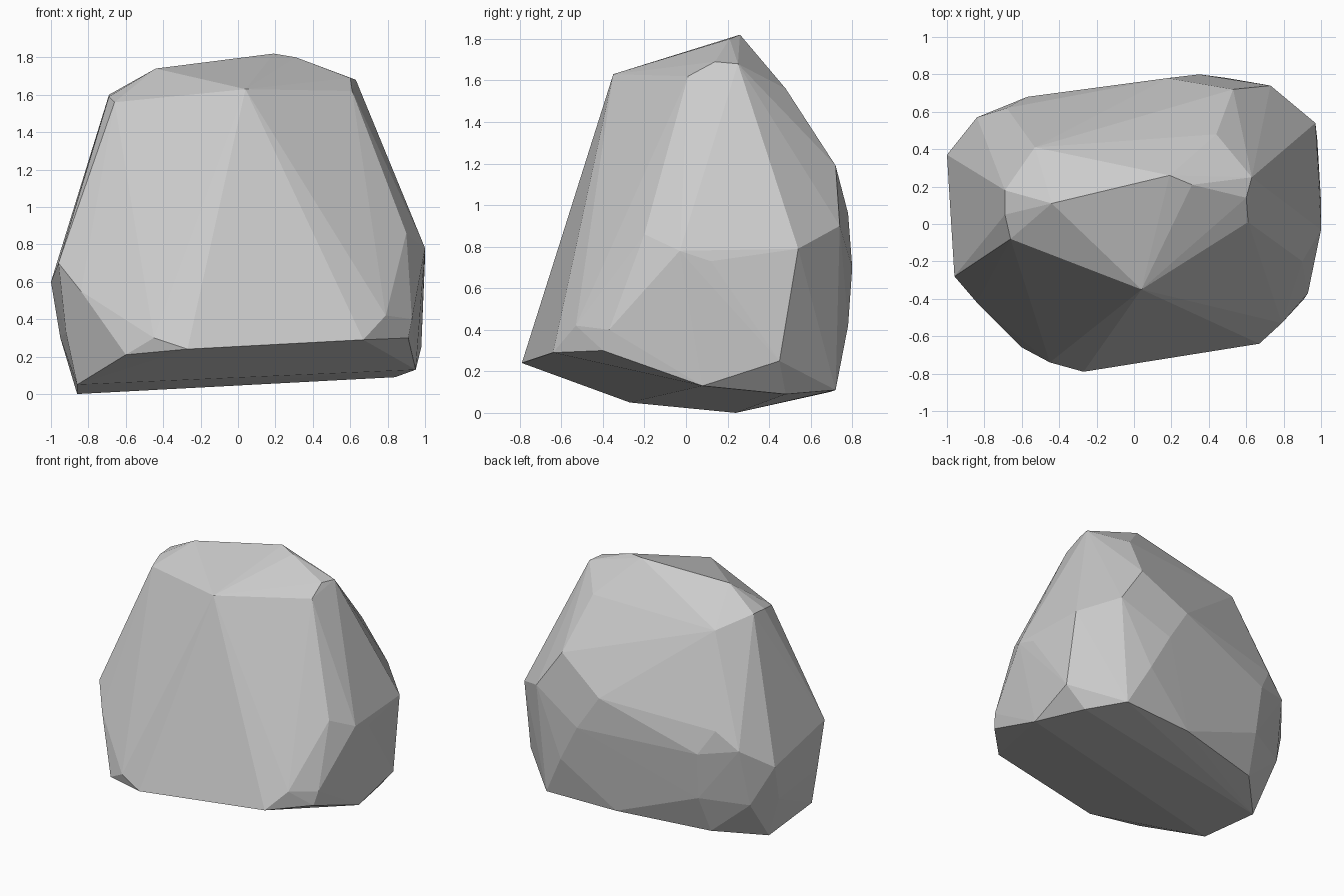
import bpy, bmesh

# Key corners of the boulder; its convex hull forms the flat facets
crown = [(.19, .26, 1.82), (-.44, .11, 1.74), (.04, -.35, 1.63), (.31, .21, 1.80),
         (.63, .25, 1.68), (.60, .14, 1.69), (.61, .01, 1.62),
         (-.69, .18, 1.60), (-.69, .05, 1.59), (-.66, -.08, 1.56),
         (-.53, .41, 1.52), (.44, .48, 1.56)]

# Widest belt, running round the right, back and left sides
belt = [(1.0, -.03, .78), (1.0, .12, .73), (.97, .54, .79), (.90, -.2, .86),
        (.73, .74, .90), (.53, .72, 1.19), (.35, .80, .70), (.18, .78, .96),
        (-.57, .68, .70), (-.68, .62, .88), (-.84, .57, .75),
        (-1.0, .37, .60), (-.96, -.28, .70), (-.84, -.42, .55)]

# Lower bulge above the base
skirt = [(.93, -.37, .40), (.79, -.53, .42), (.98, .45, .25), (.50, .78, .42),
         (-.55, .64, .35), (-.87, .48, .32), (-.95, .25, .30), (-.92, -.25, .33)]

# Tilted underside
base = [(-.27, -.79, .24), (.67, -.64, .29), (.91, -.40, .30), (-.45, -.74, .30),
        (-.60, -.66, .21), (-.86, -.27, .05), (-.86, .24, 0), (.95, .08, .13),
        (.84, .48, .09), (.66, .72, .11), (.10, .69, .10), (-.58, .53, .07)]

bm = bmesh.new()
for ring in (crown, belt, skirt, base):
    for p in ring:
        bm.verts.new(p)
hull = bmesh.ops.convex_hull(bm, input=bm.verts)
# Drop any corner that ended up inside the hull
bmesh.ops.delete(bm, geom=[v for v in bm.verts if not v.link_faces], context='VERTS')
bmesh.ops.recalc_face_normals(bm, faces=bm.faces)

mesh = bpy.data.meshes.new("boulder")
bm.to_mesh(mesh)
bm.free()
boulder = bpy.data.objects.new("boulder", mesh)
bpy.context.collection.objects.link(boulder)
